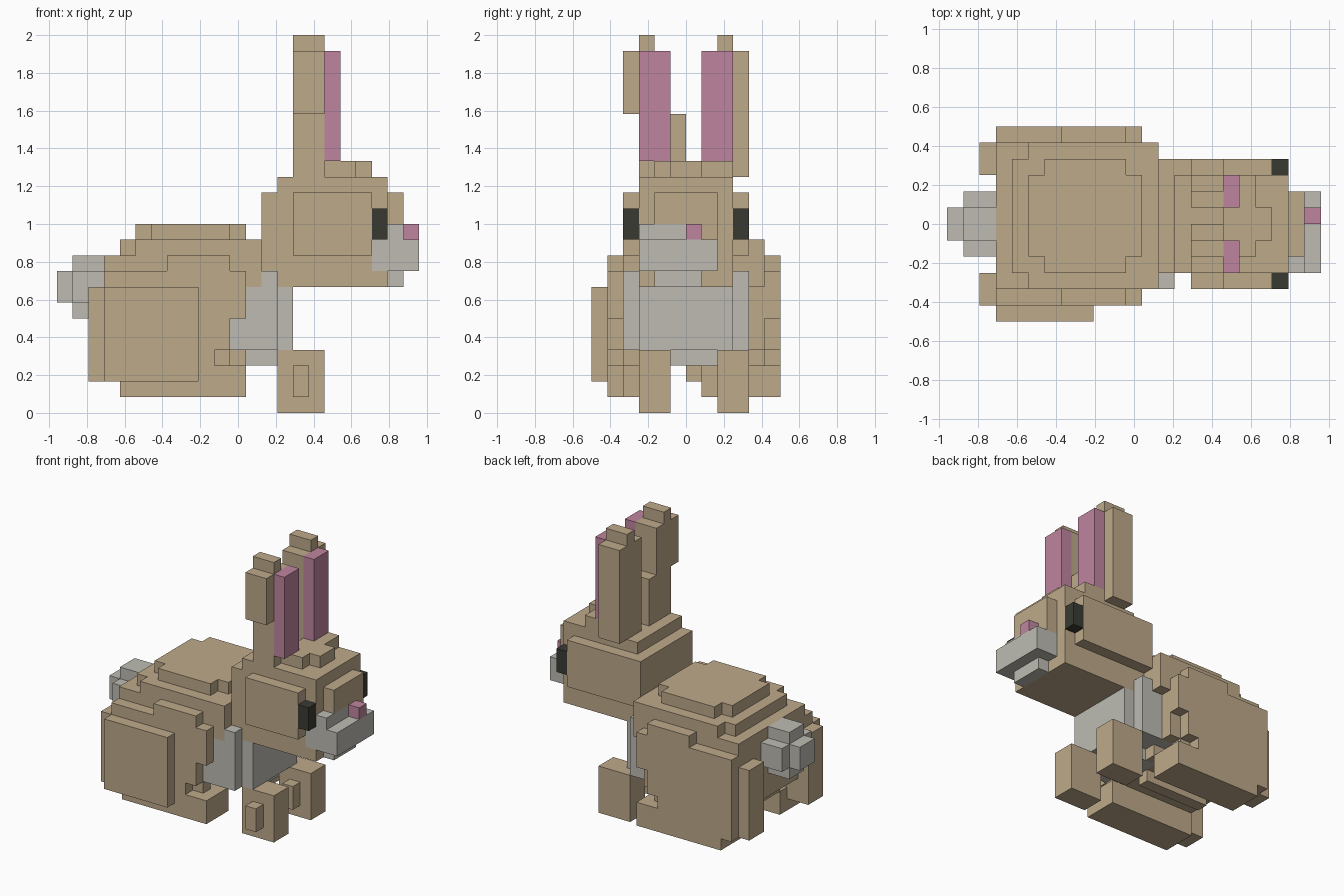
import bpy
import bmesh
from mathutils import Vector

cube = bpy.data.objects.get("Cube")
if cube:
    bpy.data.objects.remove(cube, do_unlink=True)

UNIT = 1 / 12
ORIGIN = Vector((-23 / 24, -0.5, 0))
AXES = [Vector((1, 0, 0)), Vector((0, 1, 0)), Vector((0, 0, 1))]
cells = {}      # block position -> part name
colours = {}    # part name -> material


def material(name, rgb):
    mat = bpy.data.materials.new(name)
    mat.use_nodes = True
    mat.diffuse_color = (*rgb, 1)
    bsdf = mat.node_tree.nodes["Principled BSDF"]
    bsdf.inputs["Base Color"].default_value = (*rgb, 1)
    bsdf.inputs["Roughness"].default_value = 0.9
    return mat


def part(name, mat, *boxes):
    """Fill block ranges (x, x, y, y, z, z); later parts replace earlier ones."""
    colours[name] = mat
    for x0, x1, y0, y1, z0, z1 in boxes:
        for x in range(x0, x1):
            for y in range(y0, y1):
                for z in range(z0, z1):
                    cells[x, y, z] = name


def build(name):
    """Mesh the outer skin of one part and merge its flat regions."""
    bm = bmesh.new()
    for pos, owner in cells.items():
        if owner != name:
            continue
        centre = Vector(pos) + Vector((0.5, 0.5, 0.5))
        for i, axis in enumerate(AXES):
            for sign in (-1, 1):
                normal = axis * sign
                if tuple(int(c) for c in Vector(pos) + normal) in cells:
                    continue
                u = AXES[(i + 1) % 3] / 2
                v = AXES[(i + 2) % 3] / 2 * sign
                mid = centre + normal / 2
                corners = (mid - u - v, mid + u - v, mid + u + v, mid - u + v)
                bm.faces.new([bm.verts.new(ORIGIN + c * UNIT) for c in corners])
    bmesh.ops.remove_doubles(bm, verts=bm.verts, dist=UNIT / 100)
    bmesh.ops.dissolve_limit(bm, angle_limit=0.01, verts=bm.verts, edges=bm.edges)
    mesh = bpy.data.meshes.new(name)
    bm.to_mesh(mesh)
    bm.free()
    mesh.materials.append(colours[name])
    bpy.context.collection.objects.link(bpy.data.objects.new(name, mesh))


fur = material("tan fur", (0.51, 0.40, 0.255))
pale = material("pale grey fur", (0.51, 0.50, 0.45))
pink = material("pink skin", (0.52, 0.235, 0.345))
black = material("dark eye", (0.042, 0.042, 0.034))

# Torso with a stepped, rounded back
part("torso", fur,
     (3, 12, 2, 11, 4, 10), (4, 12, 4, 9, 3, 4), (12, 13, 2, 11, 8, 10),
     (4, 13, 3, 10, 10, 11), (5, 13, 2, 11, 10, 11),
     (5, 12, 4, 9, 11, 12), (6, 11, 3, 10, 11, 12),
     (5, 11, 6, 7, 2, 3))

# Haunches and hind feet, same stepped outline on both sides
for side, outer, inner in (("right", 1, 2), ("left", 11, 10)):
    rear = min(outer, inner)
    low = 1 if side == "right" else 9
    part(side + "_haunch", fur,
         (3, 10, outer, outer + 1, 2, 9), (7, 11, outer, outer + 1, 5, 10),
         (10, 12, outer, outer + 1, 6, 9), (10, 11, outer, outer + 1, 4, 6),
         (3, 11, inner, inner + 1, 3, 10))
    back = 1 if side == "right" else 9
    part(side + "_rump", fur, (2, 4, back, back + 2, 2, 8))
    part(side + "_hind_foot", fur, (4, 12, low, low + 3, 1, 3))
part("right_thigh_pad", fur, (3, 9, 0, 1, 2, 8))

# Tail
part("tail", pale, (1, 3, 4, 8, 7, 9), (1, 3, 5, 7, 6, 10), (0, 1, 5, 7, 7, 9))

# Chest
part("chest", pale,
     (11, 14, 2, 10, 4, 6), (12, 14, 2, 10, 6, 8), (14, 15, 3, 9, 4, 8),
     (11, 14, 5, 8, 3, 4), (13, 14, 2, 10, 8, 9))

# Front legs with a small pad on one side
for side, y in (("right", 3), ("left", 8)):
    part(side + "_front_leg", fur, (14, 17, y, y + 2, 0, 4), (15, 16, y - 1, y, 1, 3))

# Head
part("head", fur,
     (14, 21, 3, 9, 8, 9), (13, 21, 3, 9, 9, 14), (21, 22, 4, 8, 9, 14),
     (15, 20, 2, 3, 10, 14), (13, 20, 9, 10, 10, 14),
     (14, 21, 3, 9, 14, 15), (17, 19, 4, 9, 15, 16), (19, 20, 5, 7, 15, 16))
part("muzzle", pale,
     (20, 23, 3, 8, 9, 11), (21, 22, 4, 7, 8, 9), (21, 22, 3, 6, 11, 12))
part("nose", pink, (22, 23, 6, 7, 11, 12))
for side, y in (("right", 2), ("left", 9)):
    part(side + "_eye", black, (20, 21, y, y + 1, 11, 13))

# Ears, each with a pink inner panel
part("right_ear", fur,
     (15, 17, 3, 5, 15, 23), (15, 17, 3, 4, 23, 24),
     (15, 17, 2, 3, 19, 23), (15, 17, 5, 6, 15, 19))
part("left_ear", fur,
     (15, 17, 7, 9, 15, 23), (15, 17, 8, 9, 23, 24), (15, 17, 9, 10, 15, 23))
for side, y in (("right", 3), ("left", 7)):
    part(side + "_inner_ear", pink, (17, 18, y, y + 2, 16, 23))

for part_name in colours:
    build(part_name)
